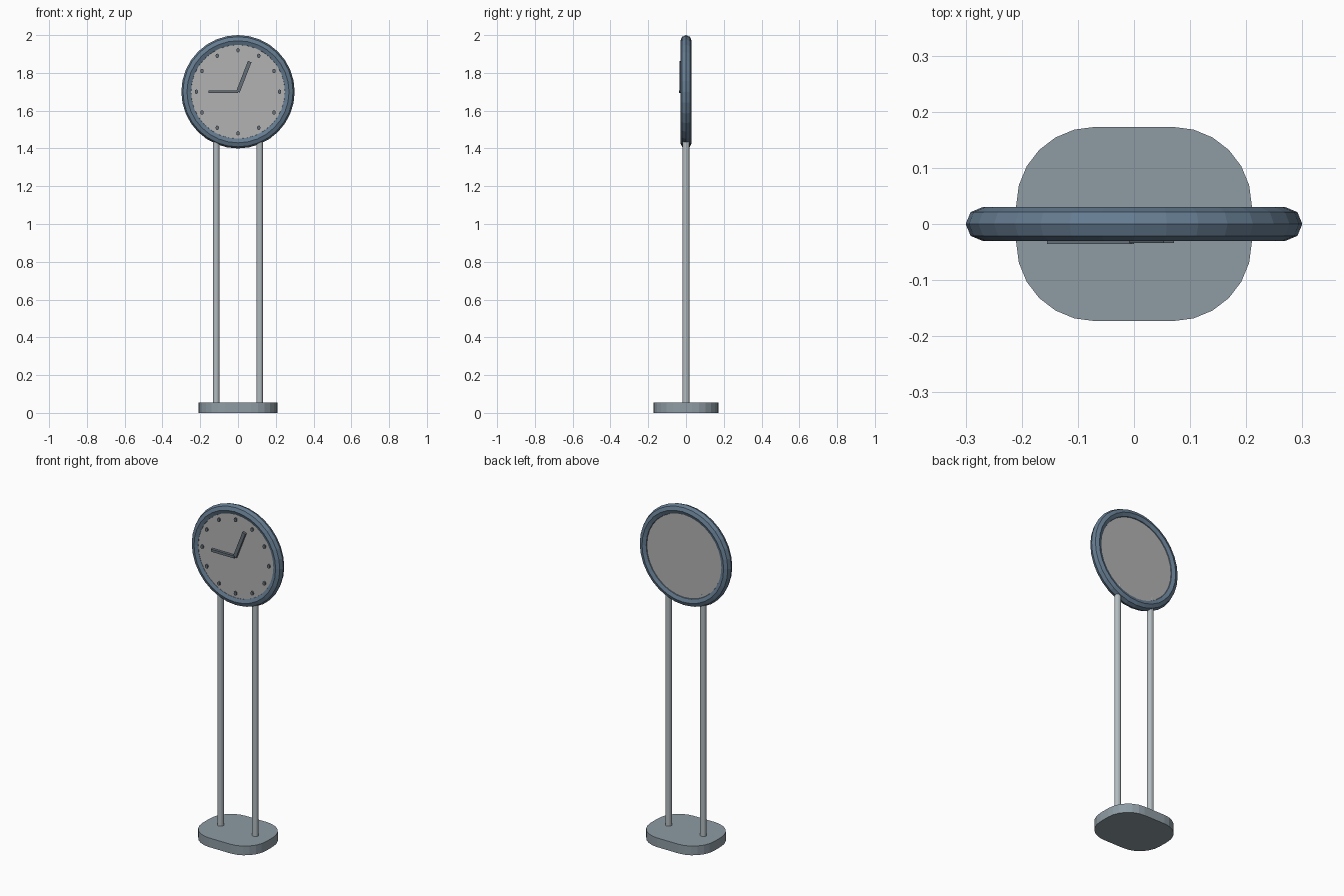
import bpy, bmesh, math
from mathutils import Matrix, Vector

if "Cube" in bpy.data.objects:
    bpy.data.objects.remove(bpy.data.objects["Cube"])

CZ = 1.70  # height of the clock centre


def material(name, rgb):
    m = bpy.data.materials.new(name)
    m.diffuse_color = (*rgb, 1)
    m.use_nodes = True
    m.node_tree.nodes["Principled BSDF"].inputs["Base Color"].default_value = m.diffuse_color
    return m


frame_mat = material("frame_blue_grey", (0.13, 0.20, 0.28))
base_mat = material("base_grey", (0.27, 0.33, 0.37))
pole_mat = material("pole_grey", (0.45, 0.50, 0.52))
dial_mat = material("dial_grey", (0.45, 0.45, 0.45))
mark_mat = material("mark_grey", (0.13, 0.16, 0.19))


def make(name, bm, mat):
    bmesh.ops.recalc_face_normals(bm, faces=bm.faces)
    me = bpy.data.meshes.new(name)
    bm.to_mesh(me)
    bm.free()
    me.materials.append(mat)
    ob = bpy.data.objects.new(name, me)
    bpy.context.collection.objects.link(ob)
    return ob


def cylinder(name, r, length, loc, sides, mat, along_y=False, stretch=1.0):
    bm = bmesh.new()
    bmesh.ops.create_cone(bm, cap_ends=True, segments=sides, radius1=r, radius2=r, depth=length)
    if along_y:
        bm.transform(Matrix.Rotation(math.pi / 2, 4, 'X'))
    bm.transform(Matrix.Translation(loc) @ Matrix.Diagonal((1, 1, stretch, 1)))
    return make(name, bm, mat)


# Base: rounded slab
bm = bmesh.new()
outline = []
for q, (sx, sy) in enumerate([(1, 1), (-1, 1), (-1, -1), (1, -1)]):
    for i in range(7):
        a = math.radians(90 * q + 15 * i)
        outline.append((sx * 0.07 + 0.14 * math.cos(a), sy * 0.033 + 0.14 * math.sin(a), 0))
face = bm.faces.new([bm.verts.new(p) for p in outline])
top = bmesh.ops.extrude_face_region(bm, geom=[face])
bmesh.ops.translate(bm, vec=(0, 0, 0.055),
                    verts=[v for v in top["geom"] if isinstance(v, bmesh.types.BMVert)])
make("base", bm, base_mat)

# Two poles, ending just inside the clock
for side, x in (("left", -0.115), ("right", 0.115)):
    cylinder(f"{side}_pole", 0.018, 1.45, (x, 0, 0.775), 16, pole_mat)

# Frame: faceted ring
bpy.ops.mesh.primitive_torus_add(major_segments=32, minor_segments=8, major_radius=0.27,
                                 minor_radius=0.03, location=(0, 0, CZ),
                                 rotation=(math.pi / 2, 0, 0))
frame = bpy.context.object
frame.name = "clock_frame"
frame.data.materials.append(frame_mat)

# Dial
cylinder("dial", 0.26, 0.037, (0, -0.0015, CZ), 32, dial_mat, along_y=True)

# Hour marks
for i in range(12):
    a = math.radians(30 * i)
    cylinder(f"hour_mark_{i + 1}", 0.009, 0.012,
             (0.22 * math.sin(a), -0.022, CZ + 0.22 * math.cos(a)), 8, mark_mat, True, 1.35)


# Hands
def hand(name, tip, width, front):
    direction = Vector((tip[0], 0, tip[1]))
    back = -0.019
    bm = bmesh.new()
    bmesh.ops.create_cube(bm, size=1)
    bm.transform(Matrix.Translation((0, (front + back) / 2, CZ))
                 @ Matrix.Rotation(math.atan2(tip[0], tip[1]), 4, 'Y')
                 @ Matrix.Diagonal((width, back - front, direction.length, 1))
                 @ Matrix.Translation((0, 0, 0.5)))
    make(name, bm, mark_mat)


hand("hour_hand", (0.062, 0.160), 0.020, -0.034)
hand("minute_hand", (-0.155, 0.0), 0.015, -0.036)
